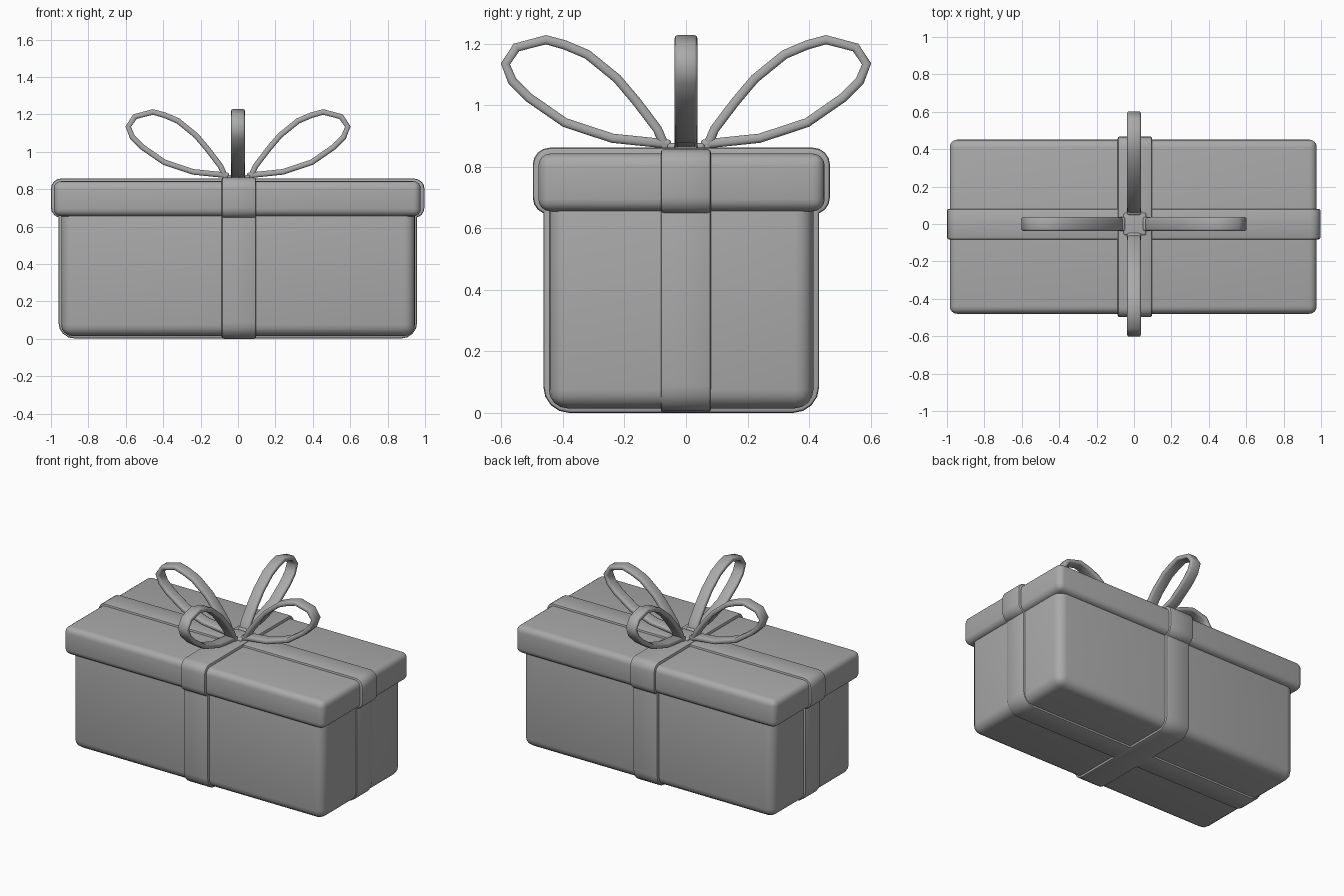
import bpy
import bmesh
from math import radians
from mathutils import Matrix, Vector

cube = bpy.data.objects.get("Cube")
if cube:
    bpy.data.objects.remove(cube)

grey = bpy.data.materials.new("plain_grey")
grey.use_nodes = True
grey.diffuse_color = (0.4, 0.4, 0.4, 1)
grey.node_tree.nodes["Principled BSDF"].inputs["Base Color"].default_value = (0.4, 0.4, 0.4, 1)


def finish(bm, name):
    """Turn a bmesh into a smooth-shaded object."""
    mesh = bpy.data.meshes.new(name)
    bm.to_mesh(mesh)
    bm.free()
    mesh.materials.append(grey)
    mesh.shade_smooth()
    mesh.set_sharp_from_angle(angle=radians(40))
    obj = bpy.data.objects.new(name, mesh)
    bpy.context.collection.objects.link(obj)
    return obj


def box(name, low, high, radius, axis=None, lip=0.01):
    """Rounded box; with an axis, only edges along it get the big radius."""
    low, high = Vector(low), Vector(high)
    size = high - low
    bm = bmesh.new()
    bmesh.ops.create_cube(bm, size=1)
    bmesh.ops.transform(bm, verts=bm.verts,
                        matrix=Matrix.Translation((low + high) / 2) @ Matrix.Diagonal((*size, 1)))

    def bevel(edges, width, segments):
        bmesh.ops.bevel(bm, geom=edges, offset=width, offset_type='OFFSET',
                        segments=segments, profile=0.5, affect='EDGES', clamp_overlap=True)

    if axis is None:
        bevel(bm.edges[:], radius, 4)
    else:
        bevel([e for e in bm.edges
               if abs((e.verts[0].co - e.verts[1].co)[axis]) > 0.001], radius, 4)
        bevel([e for e in bm.edges if e.calc_face_angle(0) > radians(60)], lip, 2)
    return finish(bm, name)


# Box and lid
box("box_body", (-0.945, -0.446, 0.015), (0.947, 0.414, 0.75), 0.06)
box("box_lid", (-0.985, -0.48, 0.655), (0.977, 0.451, 0.843), 0.04)

# Ribbons wrapped round the body and the lid
box("body_ribbon_across", (-0.087, -0.464, 0), (0.097, 0.433, 0.74), 0.085, axis=0)
box("body_ribbon_along", (-0.96, -0.082, 0.002), (0.958, 0.081, 0.74), 0.085, axis=1)
box("lid_ribbon_across", (-0.087, -0.498, 0.645), (0.097, 0.468, 0.862), 0.055, axis=0)
box("lid_ribbon_along", (-1, -0.082, 0.647), (0.997, 0.081, 0.857), 0.055, axis=1)

# Knot
box("bow_knot", (-0.055, -0.06, 0.82), (0.065, 0.06, 0.877), 0.01)

# Bow loops: one outline, as distance from the middle and height
OUTLINE = [(0.05, 0.86), (0.08, 0.93), (0.148, 1.02), (0.213, 1.097), (0.313, 1.178),
           (0.388, 1.21), (0.455, 1.228), (0.56, 1.2), (0.602, 1.136), (0.577, 1.07),
           (0.52, 1.013), (0.4, 0.93), (0.242, 0.878), (0.05, 0.858)]


def bow_loop(name, turn):
    bm = bmesh.new()
    rows = [[bm.verts.new((r, side * 0.037, z)) for side in (-1, 1)] for r, z in OUTLINE]
    for a, b in zip(rows, rows[1:]):
        bm.faces.new((a[0], b[0], b[1], a[1]))
    bmesh.ops.rotate(bm, verts=bm.verts, cent=(0, 0, 0),
                     matrix=Matrix.Rotation(radians(turn), 3, 'Z'))
    obj = finish(bm, name)
    band = obj.modifiers.new("thickness", 'SOLIDIFY')
    band.thickness = 0.03
    band.offset = -1
    rim = obj.modifiers.new("soft_edges", 'BEVEL')
    rim.width = 0.01
    rim.segments = 2
    rim.limit_method = 'ANGLE'
    rim.angle_limit = radians(60)


for name, turn in (("left", 0), ("back", 90), ("right", 180), ("front", 270)):
    bow_loop("bow_loop_" + name, turn)
